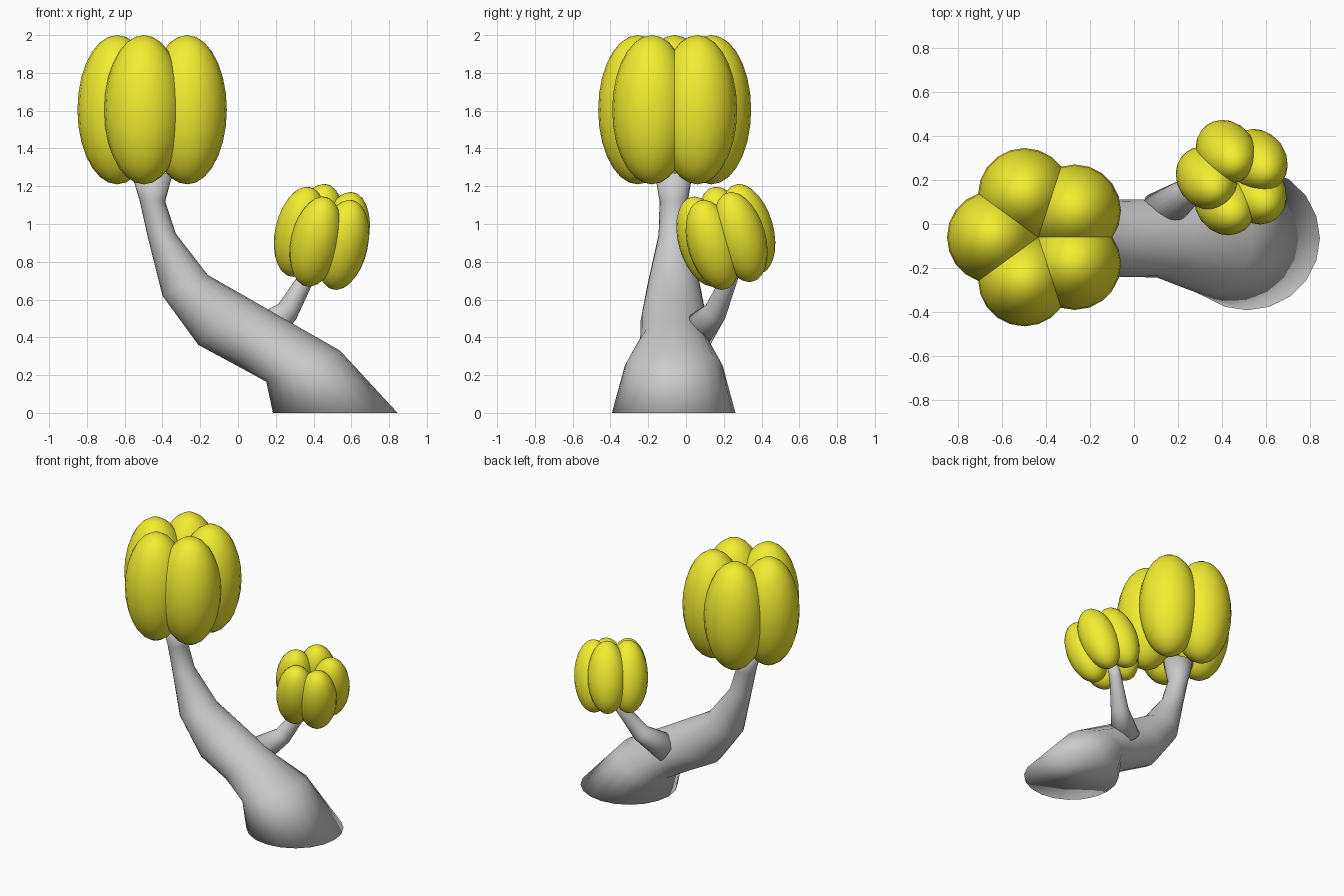
import bpy, bmesh, math
from mathutils import Vector, Matrix

if "Cube" in bpy.data.objects:
    bpy.data.objects.remove(bpy.data.objects["Cube"])

N = 20
yellow = bpy.data.materials.new("leaf_yellow")
yellow.diffuse_color = (0.9, 0.85, 0.03, 1)
yellow.use_nodes = True
yellow.node_tree.nodes["Principled BSDF"].inputs["Base Color"].default_value = yellow.diffuse_color


def finish(bm, name, mat=None):
    bmesh.ops.recalc_face_normals(bm, faces=bm.faces)
    me = bpy.data.meshes.new(name)
    bm.to_mesh(me)
    bm.free()
    for p in me.polygons:
        p.use_smooth = True
    if mat:
        me.materials.append(mat)
    ob = bpy.data.objects.new(name, me)
    bpy.context.collection.objects.link(ob)
    return ob


def loft(name, rings):
    """Capped tube through rings given as (centre, half axis u, half axis v)."""
    bm = bmesh.new()
    loops = []
    for c, u, v in rings:
        loops.append([bm.verts.new(c + u * math.cos(2 * math.pi * i / N)
                                   + v * math.sin(2 * math.pi * i / N)) for i in range(N)])
    for a, b in zip(loops, loops[1:]):
        for i in range(N):
            j = (i + 1) % N
            bm.faces.new((a[i], a[j], b[j], b[i]))
    bm.faces.new(loops[0])
    bm.faces.new(loops[-1])
    return finish(bm, name)


# Trunk: each ring is (left x, left z, right x, right z, half depth)
trunk = [(0.185, 0, 0.845, 0, 0.327), (0.15, 0.165, 0.54, 0.33, 0.26),
         (-0.01, 0.252, 0.25, 0.495, 0.178), (-0.21, 0.36, 0.03, 0.622, 0.175),
         (-0.40, 0.62, -0.16, 0.73, 0.14), (-0.48, 0.94, -0.33, 0.95, 0.08),
         (-0.52, 1.12, -0.385, 1.12, 0.075), (-0.565, 1.27, -0.345, 1.27, 0.1)]
rings = []
for x0, z0, x1, z1, d in trunk:
    a, b = Vector((x0, -0.065, z0)), Vector((x1, -0.065, z1))
    rings.append(((a + b) / 2, (b - a) / 2, Vector((0, d, 0))))
loft("trunk", rings)

# Side branch: circular rings square to the path
path = [(0.12, 0.05, 0.42, 0.10), (0.26, 0.155, 0.535, 0.062),
        (0.365, 0.235, 0.72, 0.042), (0.39, 0.24, 0.80, 0.045)]
pts = [Vector(p[:3]) for p in path]
rings = []
for i, p in enumerate(path):
    t = (pts[min(i + 1, 3)] - pts[max(i - 1, 0)]).normalized()
    u = t.cross(Vector((0, 1, 0))).normalized()
    rings.append((pts[i], u * p[3], t.cross(u) * p[3]))
loft("side_branch", rings)


# Leaf clusters: five tall ellipsoid lobes around an axis
def cluster(name, centre, axis, s):
    rot = Vector((0, 0, 1)).rotation_difference(Vector(axis)).to_matrix().to_4x4()
    for k in range(5):
        a = math.radians(36 + 72 * k)
        m = (Matrix.Translation(centre) @ rot @ Matrix.Scale(s, 4)
             @ Matrix.Translation((0.205 * math.cos(a), 0.205 * math.sin(a), 0))
             @ Matrix.Diagonal((0.21, 0.21, 0.395, 1)))
        bm = bmesh.new()
        bmesh.ops.create_uvsphere(bm, u_segments=N, v_segments=14, radius=1, matrix=m)
        finish(bm, f"{name}_lobe_{k + 1}", yellow)


cluster("large_foliage", (-0.435, -0.06, 1.605), (0, 0, 1), 1)
cluster("small_foliage", (0.455, 0.212, 0.932), (0.22, -0.29, 1), 0.63)
